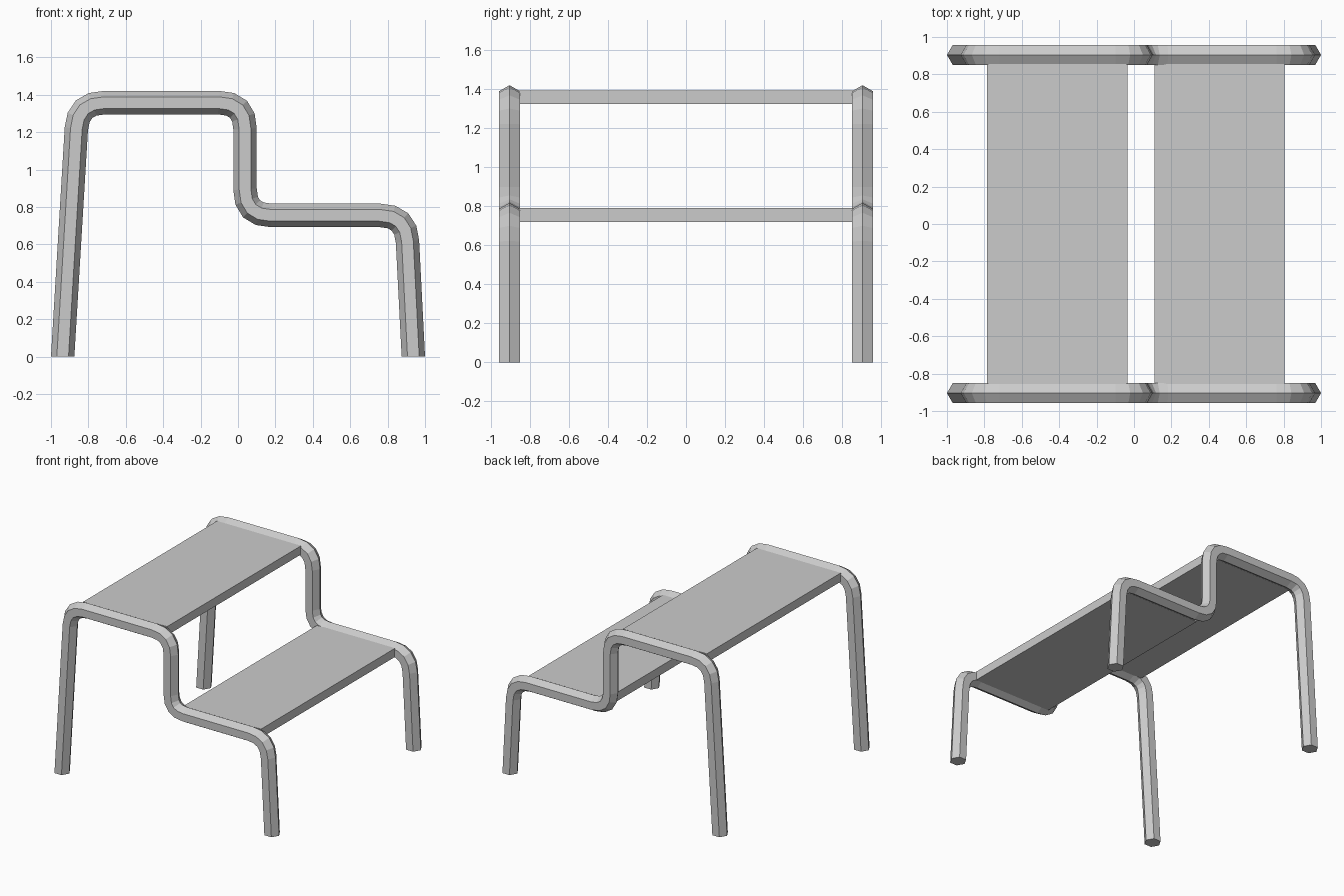
import bpy, bmesh, math
from mathutils import Vector

if "Cube" in bpy.data.objects:
    bpy.data.objects.remove(bpy.data.objects["Cube"])

R = 0.0625          # hexagonal tube radius
BEND = 0.14         # distance from corner where each bend starts
RAIL_Y = 0.904
CORNERS = [(-0.9375, 0), (-0.856, 1.3575), (0.0375, 1.3575),
           (0.0375, 0.755), (0.899, 0.755), (0.9375, 0)]


def rounded_path(corners):
    """Side profile in x/z with four-segment rounded corners."""
    pts = [Vector(c) for c in corners]
    out = [pts[0]]
    for a, b, c in zip(pts, pts[1:], pts[2:]):
        p = b + (a - b).normalized() * BEND
        q = b + (c - b).normalized() * BEND
        for i in range(5):
            t = i / 4
            out.append(p * (1 - t) ** 2 + b * 2 * t * (1 - t) + q * t * t)
    return out + [pts[-1]]


def finish(bm, name):
    bmesh.ops.recalc_face_normals(bm, faces=bm.faces)
    mesh = bpy.data.meshes.new(name)
    bm.to_mesh(mesh)
    bm.free()
    obj = bpy.data.objects.new(name, mesh)
    bpy.context.collection.objects.link(obj)
    return obj


def side_rail(name, y):
    path = rounded_path(CORNERS)
    bm = bmesh.new()
    rings = []
    last = len(path) - 1
    for i, p in enumerate(path):
        if i in (0, last):                       # feet are cut level with the floor
            n = Vector((-1, 0)) if i == 0 else Vector((1, 0))
            scale = 1
        else:
            d0 = (p - path[i - 1]).normalized()
            d1 = (path[i + 1] - p).normalized()
            d = (d0 + d1).normalized()
            n = Vector((-d.y, d.x))
            scale = 1 / d.dot(d0)                # mitre keeps tube width constant
        ring = []
        for k in range(6):
            a = k * math.pi / 3
            off = n * R * math.cos(a) * scale
            ring.append(bm.verts.new((p.x + off.x, y + R * math.sin(a), p.y + off.y)))
        rings.append(ring)
    for r0, r1 in zip(rings, rings[1:]):
        for k in range(6):
            j = (k + 1) % 6
            bm.faces.new((r0[k], r0[j], r1[j], r1[k]))
    bm.faces.new(rings[0])
    bm.faces.new(rings[-1])
    return finish(bm, name)


def board(name, x0, x1, z):
    bm = bmesh.new()
    bmesh.ops.create_cube(bm, size=1)
    for v in bm.verts:
        v.co = ((x0 + x1) / 2 + v.co.x * (x1 - x0), v.co.y * 1.71, z + v.co.z * 0.07)
    return finish(bm, name)


# Bent tube frames on both sides
side_rail("front_side_frame", -RAIL_Y)
side_rail("back_side_frame", RAIL_Y)

# Step boards between the frames
board("upper_step", -0.785, -0.035, 1.3575)
board("lower_step", 0.11, 0.805, 0.755)
